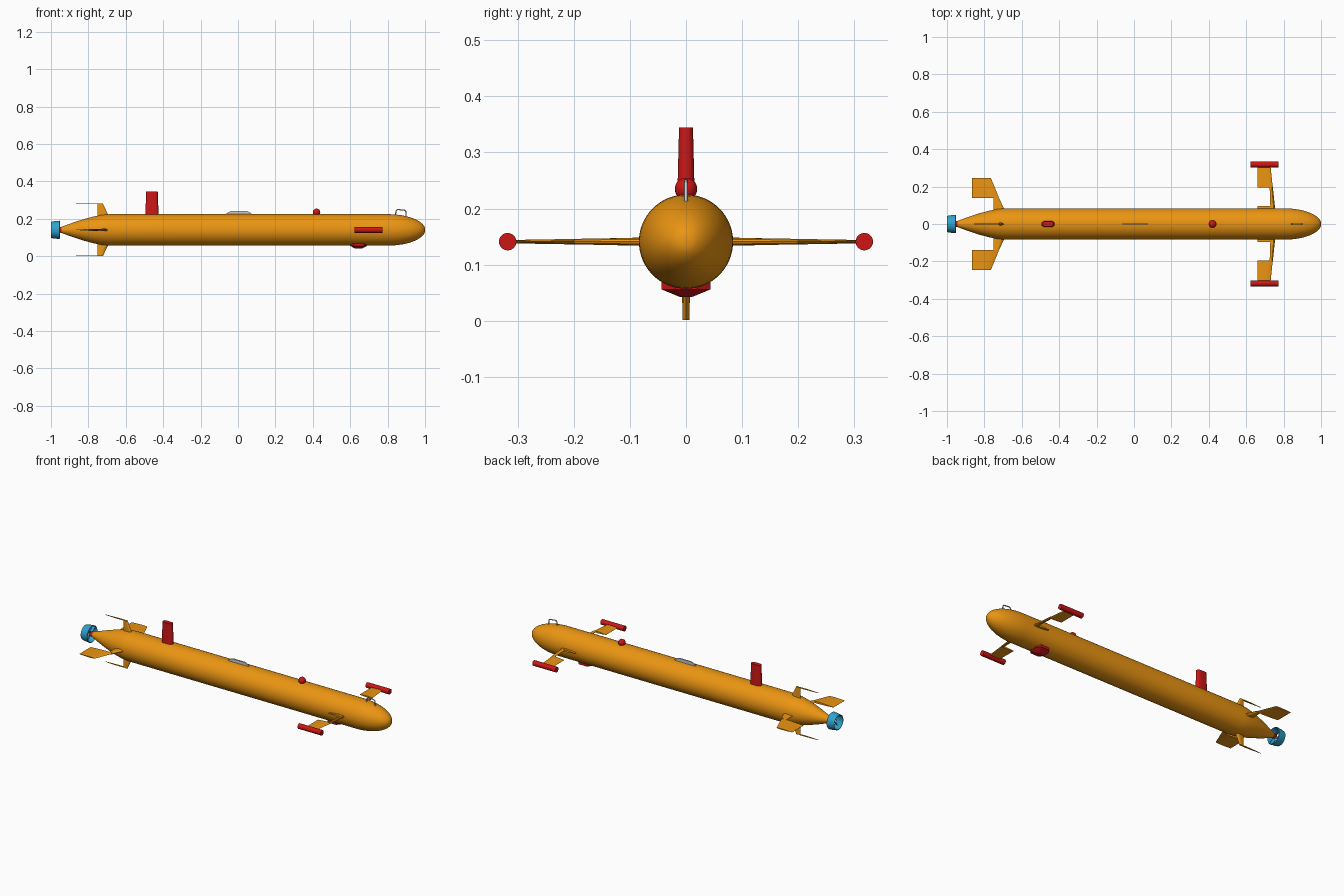
import bpy, bmesh, math
from mathutils import Matrix, Vector

if "Cube" in bpy.data.objects:
    bpy.data.objects.remove(bpy.data.objects["Cube"])

CZ = 0.141  # hull axis height


def material(name, rgb):
    m = bpy.data.materials.new(name)
    m.diffuse_color = (*rgb, 1)
    m.use_nodes = True
    m.node_tree.nodes["Principled BSDF"].inputs["Base Color"].default_value = m.diffuse_color
    return m


ORANGE = material("hull_orange", (0.83, 0.30, 0.006))
RED = material("fitting_red", (0.60, 0.008, 0.008))
BLUE = material("duct_blue", (0.03, 0.36, 0.60))


def finish(name, bm, mat=None, smooth=35):
    bmesh.ops.recalc_face_normals(bm, faces=bm.faces)
    me = bpy.data.meshes.new(name)
    bm.to_mesh(me)
    bm.free()
    ob = bpy.data.objects.new(name, me)
    bpy.context.collection.objects.link(ob)
    if mat:
        me.materials.append(mat)
    bpy.ops.object.select_all(action='DESELECT')
    ob.select_set(True)
    bpy.context.view_layer.objects.active = ob
    if smooth:
        bpy.ops.object.shade_smooth_by_angle(angle=math.radians(smooth))
    return ob


def loft(bm, rings, caps=True, closed=False):
    vs = [[bm.verts.new(p) for p in r] for r in rings]
    n = len(vs[0])
    pairs = list(zip(vs, vs[1:])) + ([(vs[-1], vs[0])] if closed else [])
    for a, b in pairs:
        for i in range(n):
            j = (i + 1) % n
            bm.faces.new((a[i], a[j], b[j], b[i]))
    if caps and not closed:
        bm.faces.new(vs[0])
        bm.faces.new(vs[-1])


def lathe(name, profile, mat, y=0, n=48, closed=False):
    """Spin (x, radius) points round a lengthwise axis."""
    bm = bmesh.new()
    loft(bm, [[(x, y + r * math.cos(2 * math.pi * i / n), CZ + r * math.sin(2 * math.pi * i / n))
               for i in range(n)] for x, r in profile], closed=closed)
    return finish(name, bm, mat)


def fin(name, sections, angle):
    """Loft foil sections (span, leading x, trailing x, half thickness), turned about the hull axis."""
    bm = bmesh.new()
    rings = []
    for s, le, te, t in sections:
        c = le - te
        foil = [(0, 0), (.08, .6), (.3, 1), (.65, .65), (1, .08),
                (1, -.08), (.65, -.65), (.3, -1), (.08, -.6)]
        rings.append([(le - c * u, s, t * v) for u, v in foil])
    loft(bm, rings)
    bmesh.ops.transform(bm, verts=bm.verts,
                        matrix=Matrix.Translation((0, 0, CZ)) @ Matrix.Rotation(angle, 4, 'X'))
    return finish(name, bm, ORANGE)


def tube(name, pts, r):
    cu = bpy.data.curves.new(name, 'CURVE')
    cu.dimensions = '3D'
    cu.bevel_depth = r
    cu.bevel_resolution = 2
    cu.use_fill_caps = True
    sp = cu.splines.new('POLY')
    sp.points.add(len(pts) - 1)
    for p, q in zip(sp.points, pts):
        p.co = (*q, 1)
    ob = bpy.data.objects.new(name, cu)
    bpy.context.collection.objects.link(ob)
    return ob


# Hull: tapered tail, straight body, rounded nose
hull = [(-0.95, 0.014), (-0.91, 0.029), (-0.87, 0.043), (-0.82, 0.059),
        (-0.77, 0.072), (-0.73, 0.080), (-0.69, 0.084), (-0.3, 0.084), (0.3, 0.084)]
for k in range(13):
    a = math.radians(k * 83 / 12)
    hull.append((0.80 + 0.20 * math.sin(a) / math.sin(math.radians(83)), 0.084 * math.cos(a)))
lathe("hull", hull, ORANGE, n=64)

# Tail fins: all four have a fixed root, the side pair carry wide outer flaps
root = [(0.05, -0.68, -0.75, 0.008), (0.14, -0.722, -0.75, 0.006)]
flap = [(0.14, -0.722, -0.867, 0.006), (0.246, -0.765, -0.867, 0.003)]
for i, side in enumerate(("left", "top", "right", "bottom")):
    ang = i * math.pi / 2
    fin("tail_fin_root_" + side, root, ang)
    if i % 2 == 0:
        fin("tail_flap_" + side, flap, ang)
    else:
        fin("tail_fin_end_plate_" + side,
            [(0.138, -0.722, -0.867, 0.006), (0.14, -0.722, -0.867, 0.006)], ang)

# Bow planes with pods at the tips
for side, ang, s in (("left", 0, 1), ("right", math.pi, -1)):
    fin("bow_plane_foot_" + side, [(0.06, 0.755, 0.66, 0.007), (0.096, 0.75, 0.66, 0.006)], ang)
    fin("bow_plane_arm_" + side, [(0.06, 0.757, 0.73, 0.007), (0.2, 0.742, 0.725, 0.005)], ang)
    fin("bow_plane_flap_" + side, [(0.195, 0.742, 0.66, 0.005), (0.31, 0.73, 0.66, 0.003)], ang)
    lathe("tip_pod_" + side, [(0.623, 0.0155), (0.773, 0.0155)], RED, y=s * 0.318, n=32)

# Thruster: hub, duct and blades
lathe("thruster_hub", [(-0.972, 0.008), (-0.965, 0.013), (-0.945, 0.016), (-0.935, 0.016)], RED, n=24)
lathe("thruster_duct", [(-1.0, 0.043), (-0.985, 0.046), (-0.955, 0.049),
                        (-0.952, 0.046), (-0.97, 0.043), (-1.0, 0.040)], BLUE, closed=True)
bm = bmesh.new()
for i in range(4):
    m = (Matrix.Translation((-0.966, 0, CZ)) @ Matrix.Rotation(i * math.pi / 2 + math.pi / 4, 4, 'X')
         @ Matrix.Translation((0, 0, 0.025)) @ Matrix.Rotation(0.6, 4, 'Z')
         @ Matrix.Diagonal((0.016, 0.003, 0.04, 1)))
    bmesh.ops.create_cube(bm, size=1, matrix=m)
finish("thruster_blades", bm, BLUE, 0)

# Mast: rounded streamlined section, slightly tapered
bm = bmesh.new()
rings = []
for z, hx, hy in ((0.21, 0.036, 0.016), (0.345, 0.031, 0.0125)):
    ring = []
    for k in range(24):
        a = 2 * math.pi * (k + 0.5) / 24
        off = (hx - hy) * (1 if math.cos(a) > 0 else -1)
        ring.append((-0.46 + off + hy * math.cos(a), hy * math.sin(a), z))
    rings.append(ring)
loft(bm, rings)
finish("mast", bm, RED)

# Beacon dome on the back
bm = bmesh.new()
bmesh.ops.create_uvsphere(bm, u_segments=24, v_segments=14, radius=0.02,
                          matrix=Matrix.Translation((0.42, 0, 0.235)))
finish("beacon", bm, RED, 60)

# Belly sonar: wide at the hull, narrowing to a keel
bm = bmesh.new()
rings = []
for z, hx, hy in ((0.085, 0.048, 0.044), (0.056, 0.046, 0.044), (0.042, 0.02, 0.010)):
    rings.append([(0.645 + hx * u, hy * v, z) for u, v in
                  ((1, .45), (.6, 1), (-.6, 1), (-1, .45), (-1, -.45), (-.6, -1), (.6, -1), (1, -.45))])
loft(bm, rings)
finish("belly_sonar", bm, RED, 0)

# Lifting lug amidships
bm = bmesh.new()
side = [(-0.065, 0.215), (-0.06, 0.231), (-0.035, 0.243), (0.045, 0.243), (0.07, 0.231), (0.075, 0.215)]
loft(bm, [[(x, y, z) for x, z in side] for y in (-0.004, 0.004)])
finish("lifting_lug", bm, None, 0)

# Bow handle
tube("bow_handle", [(0.84, 0, 0.21), (0.845, 0, 0.243), (0.853, 0, 0.25),
                    (0.89, 0, 0.246), (0.897, 0, 0.24), (0.9, 0, 0.2)], 0.0032)
